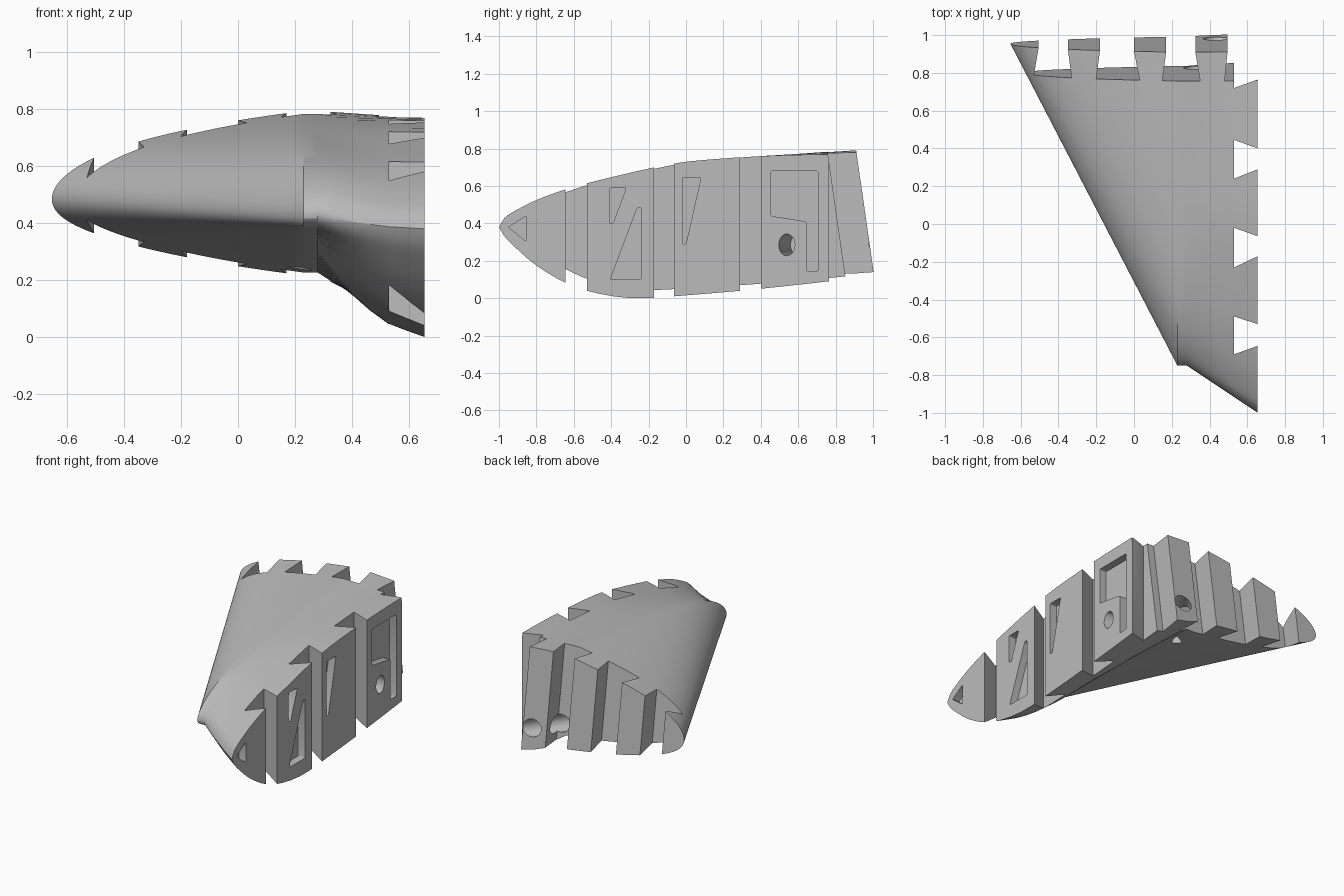
import bpy, bmesh, math
from mathutils import Vector

if "Cube" in bpy.data.objects:
    bpy.data.objects.remove(bpy.data.objects["Cube"], do_unlink=True)

LEAN = -0.143      # y shift per unit height of the rear joint
REAR = 1.12        # loft overshoot, trimmed to the leaning rear plane
FLOOR, OUTER = 0.869, 1.023
FACE, INNER = 0.655, 0.53

grey = bpy.data.materials.new("light grey")
grey.use_nodes = True
colour = (0.5, 0.5, 0.5, 1)
grey.diffuse_color = colour
grey.node_tree.nodes["Principled BSDF"].inputs["Base Color"].default_value = colour


def interp(points, x):
    """Monotone-ish cubic through the points."""
    n = len(points)
    slope = lambda i: ((points[min(i + 1, n - 1)][1] - points[max(i - 1, 0)][1]) /
                       (points[min(i + 1, n - 1)][0] - points[max(i - 1, 0)][0]))
    i = max(k for k in range(n - 1) if points[k][0] <= x or k == 0)
    (x0, y0), (x1, y1) = points[i], points[i + 1]
    h = x1 - x0
    t = (x - x0) / h
    return (y0 * (1 + 2 * t) * (1 - t) ** 2 + slope(i) * h * t * (1 - t) ** 2
            + y1 * t * t * (3 - 2 * t) + slope(i + 1) * h * t * t * (t - 1))


ROOT_TOP = [(0, .38), (.03, .43), (.1, .475), (.2, .525), (.35, .58), (.47, .615),
            (.83, .70), (1.0, .73), (1.4, .76), (1.76, .77), (2.12, .775)]
ROOT_BOTTOM = [(0, .38), (.03, .33), (.1, .26), (.2, .175), (.35, .085), (.47, .04), (.65, .005),
               (.8, 0), (.93, .01), (1.29, .04), (1.76, .09), (2.12, .135)]
BLEND = [(.28, 0), (.34, .28), (.4, .5), (.46, .68), (.53, .85), (.655, 1)]


def outer_z(d, x, side):
    nose = .49 - .06 * (min(x, .23) + .655) / .885
    centre = nose + (.508 - nose) * (1 - math.exp(-d / .2))
    return centre + side * max(0, .27 * math.sqrt(d) - .037 * d)


def section(x, w, n=26):
    """Aerofoil ring: nose, over the top to the rear, back underneath."""
    if x <= .23:
        nose_y = -.75 - 1.927 * (x - .23)
    else:
        nose_y = -.75 - .25 * max(0, x - .28) / .375
    chord = REAR - nose_y
    ring = []
    for side, root, steps in ((1, ROOT_TOP, range(n + 1)), (-1, ROOT_BOTTOM, range(n, 0, -1))):
        for i in steps:
            u = (i / n) ** 2
            z = outer_z(u * chord, x, side) * (1 - w)
            if w:
                z += interp(root, u * 2.12) * w
            ring.append((x, nose_y + u * chord, z))
    return ring


# Wing body: loft of aerofoil sections, then trimmed at the rear
stations = [(-.73 + .96 * i / 24, 0) for i in range(25)] + BLEND
bm = bmesh.new()
rings = [[bm.verts.new(p) for p in section(x, w)] for x, w in stations]
for a, b in zip(rings, rings[1:]):
    for i in range(len(a)):
        j = (i + 1) % len(a)
        bm.faces.new((a[i], a[j], b[j], b[i]))
bm.faces.new(rings[0])
bm.faces.new(rings[-1])
cut = bmesh.ops.bisect_plane(bm, geom=bm.verts[:] + bm.edges[:] + bm.faces[:], plane_co=(0, OUTER, 0),
                             plane_no=Vector((0, 1, -LEAN)), clear_outer=True)
bmesh.ops.holes_fill(bm, edges=[e for e in bm.edges if e.is_boundary], sides=0)
bmesh.ops.recalc_face_normals(bm, faces=bm.faces[:])


def add_object(name, bm):
    mesh = bpy.data.meshes.new(name)
    bm.to_mesh(mesh)
    bm.free()
    obj = bpy.data.objects.new(name, mesh)
    bpy.context.collection.objects.link(obj)
    return obj


wing = add_object("wing_section", bm)
wing.data.materials.append(grey)


def carve(start, end, bevel=0.0):
    """Subtract the prism spanned by two matching outlines."""
    bm = bmesh.new()
    a = [bm.verts.new(p) for p in start]
    b = [bm.verts.new(p) for p in end]
    n = len(a)
    bm.faces.new(a)
    bm.faces.new(b[::-1])
    for i in range(n):
        bm.faces.new((a[i], b[i], b[(i + 1) % n], a[(i + 1) % n]))
    if bevel:
        bm.edges.ensure_lookup_table()
        sides = [e for e in bm.edges if (e.verts[0] in a) != (e.verts[1] in a)]
        bmesh.ops.bevel(bm, geom=sides, offset=bevel, segments=3, profile=.5, affect='EDGES')
    bmesh.ops.recalc_face_normals(bm, faces=bm.faces[:])
    cutter = add_object("cutter", bm)
    cutter.hide_render = True
    mod = wing.modifiers.new("carve", 'BOOLEAN')
    mod.operation, mod.solver, mod.object = 'DIFFERENCE', 'EXACT', cutter
    bpy.context.view_layer.objects.active = wing
    bpy.ops.object.modifier_apply(modifier=mod.name)
    bpy.data.objects.remove(cutter, do_unlink=True)


def carve_upright(outline, lean=0.0):
    carve(*[[(x, y + lean * z, z) for x, y in outline] for z in (-.3, 1.1)])


def carve_bore(start, end, radius, stretch=1.0):
    start, end = Vector(start), Vector(end)
    axis = (end - start).normalized()
    across, up = axis.cross((0, 0, 1)), Vector((0, 0, stretch))
    ring = [radius * (across * math.cos(t) + up * math.sin(t))
            for t in (math.tau * i / 32 for i in range(32))]
    carve([start + r for r in ring], [end + r for r in ring])


# Dovetail slots along the root face
for y0, y1, w0, w1 in ((-.645, -.53, -.69, -.49), (-.17, -.065, -.23, -.02), (.29, .40, .24, .445)):
    carve_upright([(INNER, w0), (FACE, y0), (.8, y0), (.8, y1), (FACE, y1), (INNER, w1)])
carve_upright([(INNER, .72), (FACE, .765), (.8, .82), (.8, 1.4), (INNER, 1.4)])

# Leaning dovetail slots along the rear face
for a0, a1, b1, b0 in ((-.53, -.505, -.35, -.33), (-.20, -.18, 0, .03), (.15, .17, .325, .35),
                       (.48, .495, .9, .9)):
    carve_upright([(a0, FLOOR), (a1, OUTER), (a1, 1.4), (b1, 1.4), (b1, OUTER), (b0, FLOOR)], LEAN)

# Shallow pockets in the root face
pockets = [
    [(-.95, .38), (-.855, .44), (-.855, .305)],
    [(-.41, .59), (-.32, .59), (-.39, .40), (-.41, .40)],
    [(-.405, .10), (-.24, .10), (-.24, .485), (-.26, .485)],
    [(-.02, .645), (.08, .645), (.0, .29), (-.02, .29)],
    [(.455, .68), (.705, .68), (.705, .145), (.645, .145), (.645, .41), (.455, .44)],
]
for outline in pockets:
    carve([(.7, y, z) for y, z in outline], [(FACE - .05, y, z) for y, z in outline], .008)

# Bores: one in the root face, one slanting in through the rear tab
carve_bore((.75, .52, .285), (.35, .60, .285), .042, 1.38)
carve_bore((.51, 1.1, .29), (.2, .635, .29), .055)

# Smooth skin with crisp joint edges
bpy.ops.object.select_all(action='DESELECT')
wing.select_set(True)
bpy.context.view_layer.objects.active = wing
bpy.ops.object.shade_smooth_by_angle(angle=math.radians(25))
